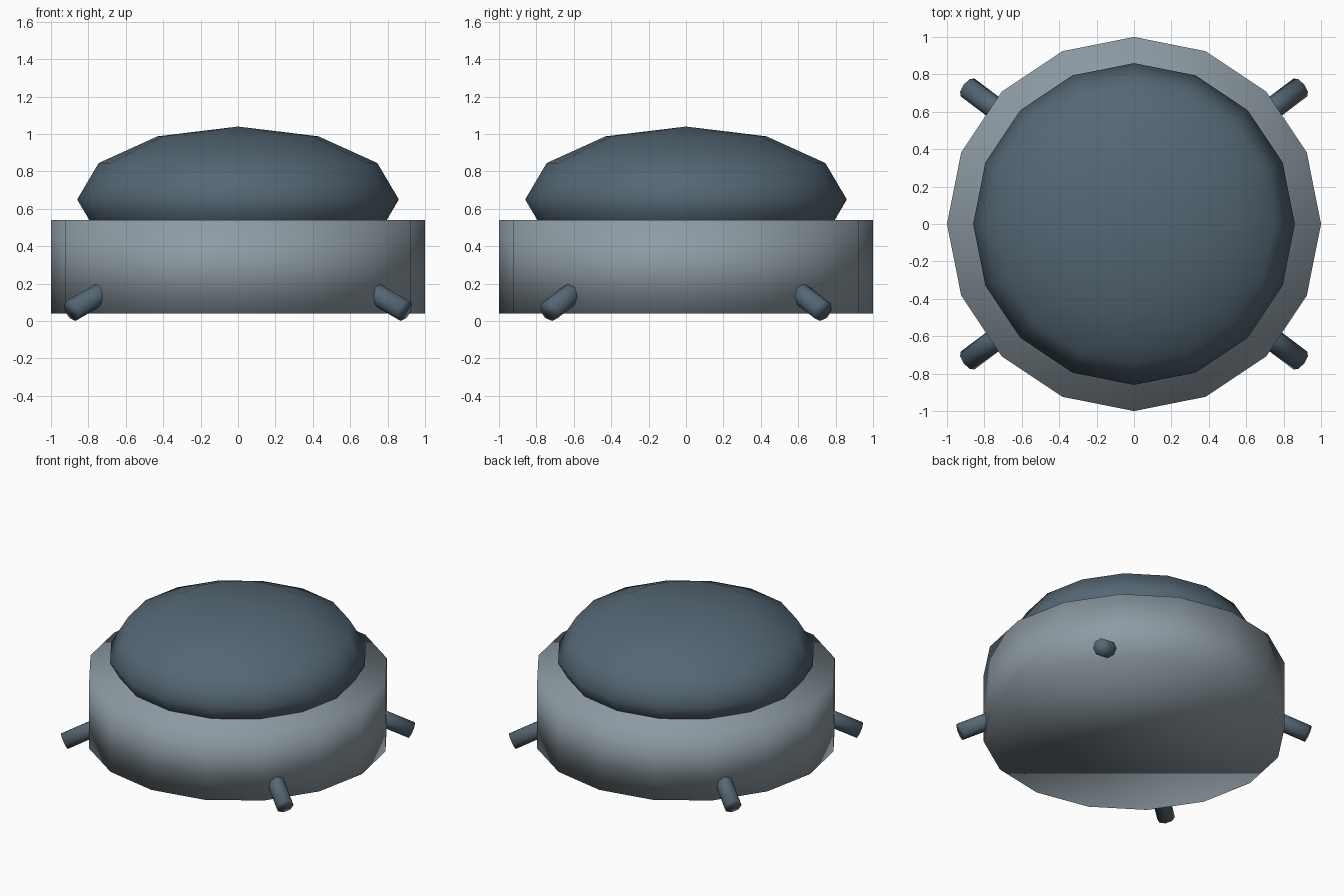
import bpy
import math
from mathutils import Vector

cube = bpy.data.objects.get("Cube")
if cube:
    bpy.data.objects.remove(cube, do_unlink=True)


def make_material(name, rgb):
    mat = bpy.data.materials.new(name)
    mat.use_nodes = True
    color = (*rgb, 1.0)
    mat.diffuse_color = color
    shader = next(n for n in mat.node_tree.nodes if n.type == "BSDF_PRINCIPLED")
    shader.inputs["Base Color"].default_value = color
    return mat


light_grey = make_material("light blue grey", (0.27, 0.33, 0.37))
dark_slate = make_material("dark slate", (0.09, 0.135, 0.175))


def finish(name, mat):
    """Name the active primitive, colour it and shade it fully smooth."""
    obj = bpy.context.object
    obj.name = name
    obj.data.materials.append(mat)
    bpy.ops.object.shade_smooth()
    return obj


# Drum-shaped base
bpy.ops.mesh.primitive_cylinder_add(vertices=16, radius=1.0, depth=0.5,
                                    location=(0, 0, 0.29))
finish("base_drum", light_grey)

# Flattened dome, sunk into the base
bpy.ops.mesh.primitive_uv_sphere_add(segments=16, ring_count=6, radius=1.0,
                                     location=(0, 0, 0.65))
dome = finish("dome", dark_slate)
dome.scale = (0.86, 0.86, 0.39)

# Four splayed peg legs, mirrored across both axes
LEG_LENGTH = 0.4
for side, sx in (("left", 1), ("right", -1)):
    for end, sy in (("front", -1), ("back", 1)):
        tip = Vector((0.89 * sx, 0.73 * sy, 0.055))
        axis = Vector((0.72 * sx, 0.54 * sy, -0.42)).normalized()
        bpy.ops.mesh.primitive_cylinder_add(
            vertices=8, radius=0.06, depth=LEG_LENGTH,
            location=tip - axis * LEG_LENGTH / 2,
            rotation=axis.to_track_quat("Z", "Y").to_euler())
        finish(f"{end}_{side}_leg", dark_slate)
